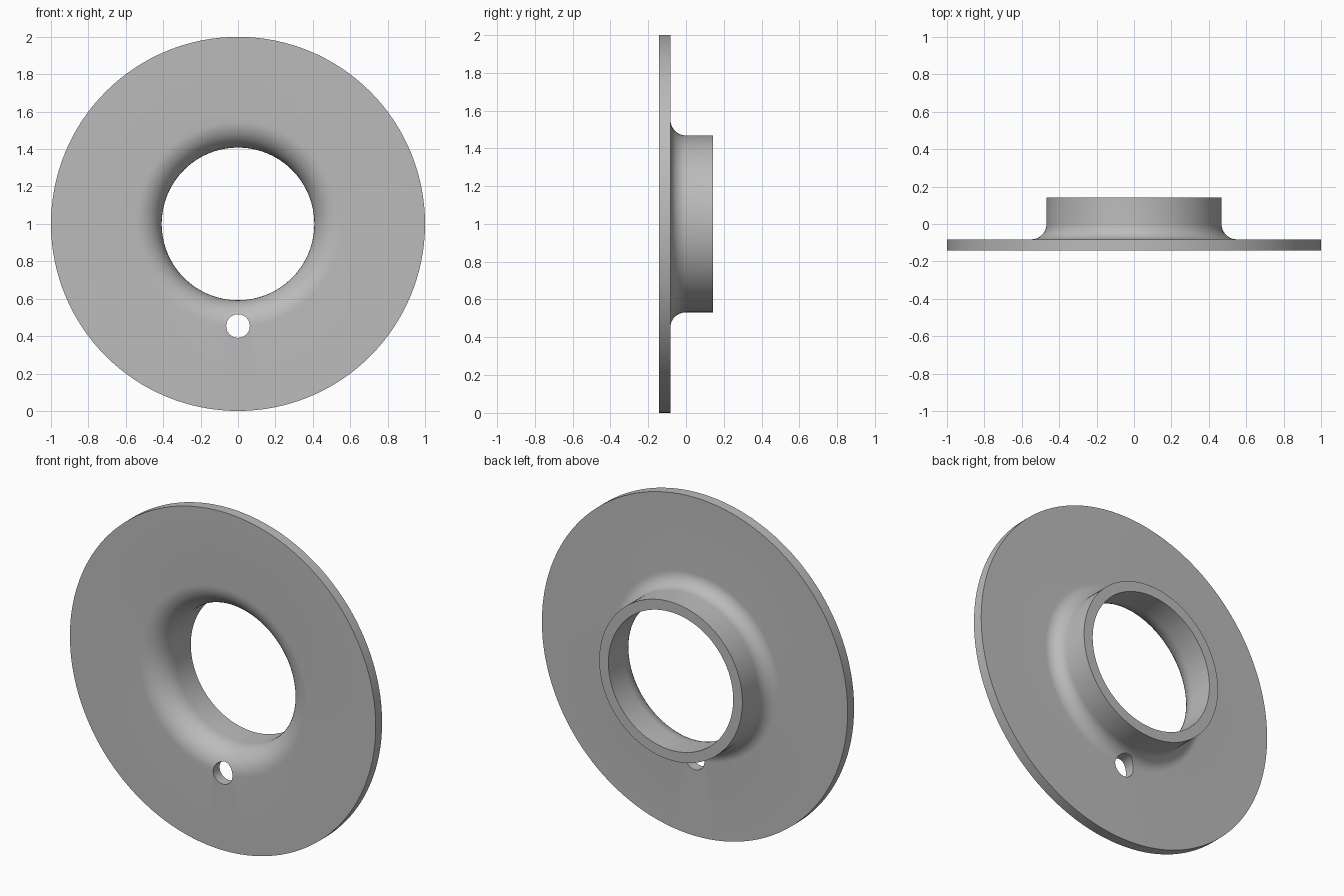
import bpy, bmesh, math

if "Cube" in bpy.data.objects:
    bpy.data.objects.remove(bpy.data.objects["Cube"])

SEG = 128
CZ = 1.0                    # height of the ring axis
Y0, Y1 = -0.142, 0.142      # front face, collar rim
R_OUT, R_TUBE, T = 1.0, 0.468, 0.06
BEND_R = 0.55               # bend centre radius, at y = 0

steel = bpy.data.materials.new("plain_grey")
steel.diffuse_color = (0.5, 0.5, 0.5, 1)
steel.use_nodes = True
steel.node_tree.nodes["Principled BSDF"].inputs["Base Color"].default_value = steel.diffuse_color


def arc(radius, n=12):
    """Quarter bend from the plate (facing -y) to the collar."""
    return [(BEND_R - radius * math.sin(a), -radius * math.cos(a))
            for a in (math.pi / 2 * i / n for i in range(n + 1))]


# Flange: closed (radius, y) profile revolved about the y axis
profile = ([(R_OUT, Y0)] + arc(-Y0) + [(R_TUBE - T, Y1), (R_TUBE, Y1)]
           + arc(-Y0 - T)[::-1] + [(R_OUT, Y0 + T)])
bm = bmesh.new()
rings = []
for i in range(SEG):
    a = 2 * math.pi * i / SEG
    rings.append([bm.verts.new((r * math.cos(a), y, CZ + r * math.sin(a)))
                  for r, y in profile])
n = len(profile)
for i in range(SEG):
    p, q = rings[i], rings[(i + 1) % SEG]
    for j in range(n):
        k = (j + 1) % n
        bm.faces.new((p[j], p[k], q[k], q[j]))
bmesh.ops.recalc_face_normals(bm, faces=bm.faces)
mesh = bpy.data.meshes.new("flanged_collar")
bm.to_mesh(mesh)
bm.free()
mesh.materials.append(steel)
flange = bpy.data.objects.new("flanged_collar", mesh)
bpy.context.collection.objects.link(flange)

# Small round hole below the collar
bpy.ops.mesh.primitive_cylinder_add(vertices=48, radius=0.063, depth=0.5,
                                    location=(0, 0, 0.454),
                                    rotation=(math.pi / 2, 0, 0))
cutter = bpy.context.object
cutter.name = "hole_cutter"
cutter.data.materials.append(steel)
cutter.hide_render = True

bpy.ops.object.select_all(action='DESELECT')
flange.select_set(True)
bpy.context.view_layer.objects.active = flange
cut = flange.modifiers.new("hole", 'BOOLEAN')
cut.operation, cut.solver, cut.object = 'DIFFERENCE', 'EXACT', cutter
bpy.ops.object.modifier_apply(modifier=cut.name)
bpy.data.objects.remove(cutter)
bpy.ops.object.shade_smooth_by_angle(angle=math.radians(30))
